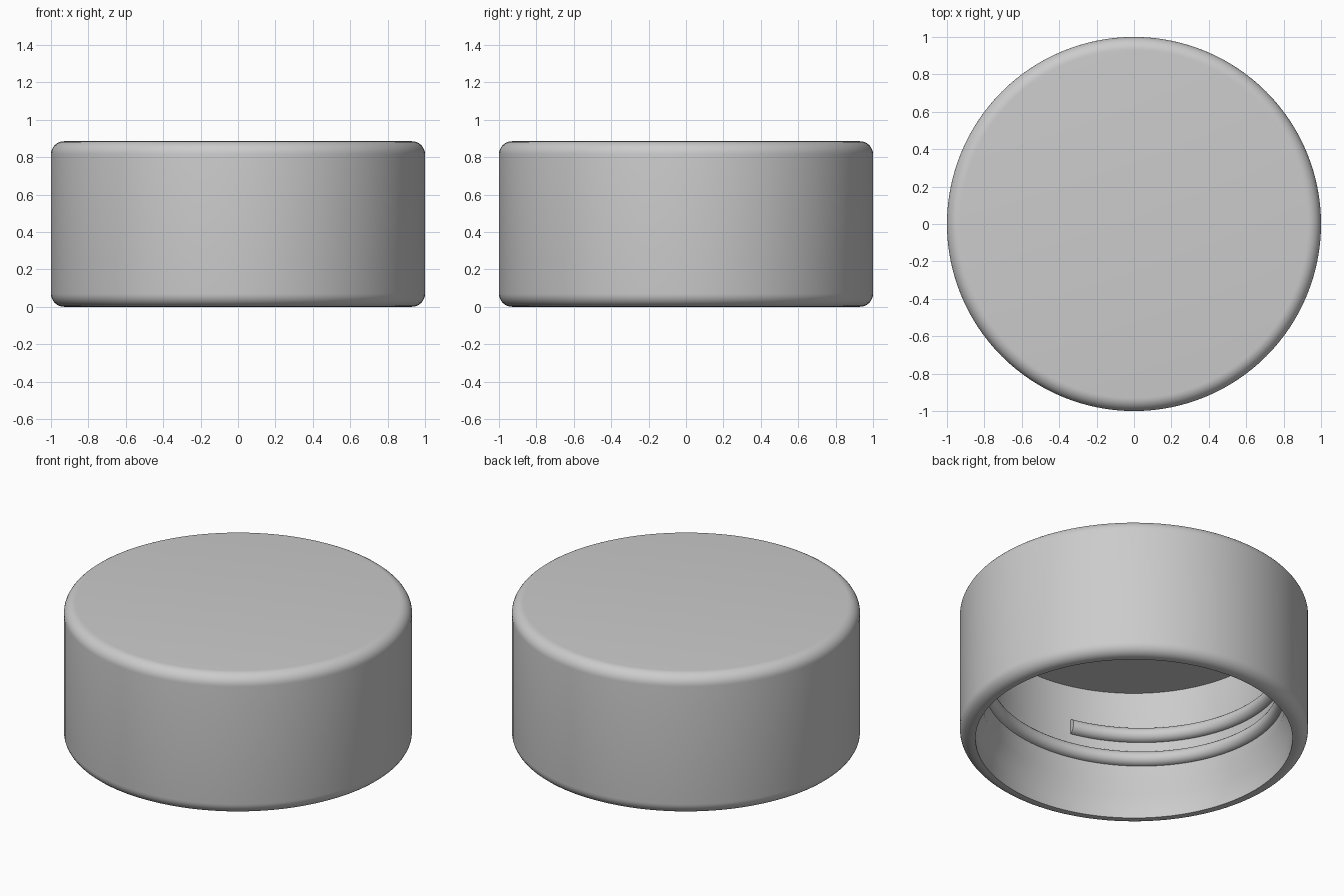
import bpy
import bmesh
from math import cos, sin, pi, radians

HEIGHT = 0.885
FILLET = 0.07
WALL = 0.865      # inner wall radius
MOUTH = 0.91      # wider opening below the chamfer
SEGMENTS = 128

cube = bpy.data.objects.get("Cube")
if cube:
    bpy.data.objects.remove(cube, do_unlink=True)

grey = bpy.data.materials.new("light_grey_plastic")
grey.use_nodes = True
colour = (0.6, 0.6, 0.6, 1)
grey.diffuse_color = colour
grey.node_tree.nodes["Principled BSDF"].inputs["Base Color"].default_value = colour


def finish(name, bm):
    """Turn a bmesh into a smooth, sharp-edged object."""
    bmesh.ops.recalc_face_normals(bm, faces=bm.faces)
    mesh = bpy.data.meshes.new(name)
    bm.to_mesh(mesh)
    bm.free()
    mesh.materials.append(grey)
    obj = bpy.data.objects.new(name, mesh)
    bpy.context.collection.objects.link(obj)
    bpy.ops.object.select_all(action="DESELECT")
    obj.select_set(True)
    bpy.context.view_layer.objects.active = obj
    bpy.ops.object.shade_smooth_by_angle(angle=radians(30))
    return obj


def arc(z, start, steps=8):
    """Quarter-round corner on the outer wall."""
    return [(1 - FILLET + FILLET * cos(start + i * pi / 2 / steps),
             z + FILLET * sin(start + i * pi / 2 / steps))
            for i in range(steps + 1)]


# Cap shell: one lathed profile from the ceiling, down the inside, up the outside
profile = [(0, 0.80), (WALL, 0.80), (WALL, 0.22), (MOUTH, 0.14), (MOUTH, 0)]
profile += arc(FILLET, -pi / 2) + arc(HEIGHT - FILLET, 0) + [(0, HEIGHT)]
bm = bmesh.new()
verts = [bm.verts.new((r, 0, z)) for r, z in profile]
edges = [bm.edges.new(pair) for pair in zip(verts, verts[1:])]
bmesh.ops.spin(bm, geom=verts + edges, cent=(0, 0, 0), axis=(0, 0, 1),
               angle=2 * pi, steps=SEGMENTS, use_duplicate=False)
bmesh.ops.remove_doubles(bm, verts=bm.verts, dist=0.0001)
finish("cap_shell", bm)

# Screw thread: a rounded ridge swept down the inner wall
TURNS, PITCH = 1.5, 0.156
TOP_Z, TOP_ANGLE = 0.53, radians(-105)
DEPTH, HALF_WIDTH = 0.045, 0.045
bm = bmesh.new()
rings = []
steps = int(TURNS * SEGMENTS)
for i in range(steps + 1):
    turn = TURNS * i / steps
    a = TOP_ANGLE - turn * 2 * pi
    z = TOP_Z - turn * PITCH
    section = [(WALL + 0.01, HALF_WIDTH)]
    section += [(WALL - DEPTH * sin(k * pi / 10), HALF_WIDTH * cos(k * pi / 10))
                for k in range(11)]
    section += [(WALL + 0.01, -HALF_WIDTH)]
    rings.append([bm.verts.new((r * cos(a), r * sin(a), z + dz))
                  for r, dz in section])
for lower, upper in zip(rings, rings[1:]):
    for k in range(len(lower)):
        n = (k + 1) % len(lower)
        bm.faces.new((lower[k], lower[n], upper[n], upper[k]))
bm.faces.new(rings[0])
bm.faces.new(rings[-1])
finish("screw_thread", bm)
